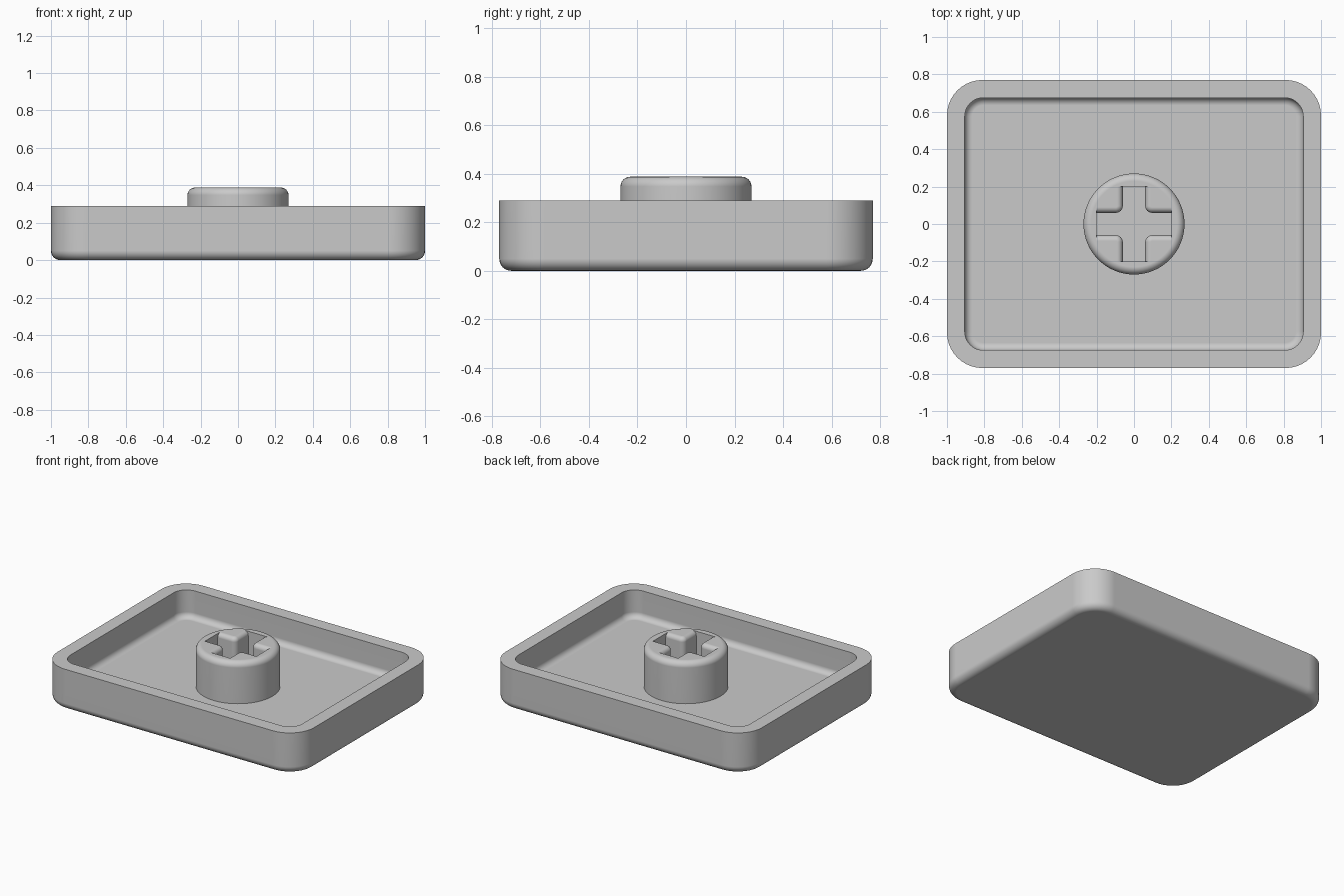
import bpy, math

cube = bpy.data.objects.get("Cube")
if cube:
    bpy.data.objects.remove(cube, do_unlink=True)

grey = bpy.data.materials.new("light grey plastic")
grey.use_nodes = True
colour = (0.59, 0.59, 0.59, 1)
grey.diffuse_color = colour
grey.node_tree.nodes["Principled BSDF"].inputs["Base Color"].default_value = colour

FLOOR, RIM, TOP = 0.095, 0.29, 0.388
STEPS = 6


def quarter(n):
    """Angles sweeping a quarter turn."""
    return [math.pi / 2 * i / n for i in range(n + 1)]


def loft(name, rings):
    """Skin a stack of equal-length rings and cap both ends."""
    n = len(rings[0])
    verts = [p for ring in rings for p in ring]
    faces = [list(reversed(range(n))), list(range(len(verts) - n, len(verts)))]
    for k in range(len(rings) - 1):
        for i in range(n):
            j = (i + 1) % n
            faces.append([k * n + i, k * n + j, (k + 1) * n + j, (k + 1) * n + i])
    mesh = bpy.data.meshes.new(name)
    mesh.from_pydata(verts, [], faces)
    mesh.materials.append(grey)
    obj = bpy.data.objects.new(name, mesh)
    bpy.context.collection.objects.link(obj)
    return obj


def turned(points, z):
    """Repeat one quadrant's points four times around the z axis."""
    out = []
    for c, s in ((1, 0), (0, 1), (-1, 0), (0, -1)):
        out += [(x * c - y * s, x * s + y * c, z) for x, y in points]
    return out


def rounded_rect(hx, hy, r, z):
    ring = []
    for q, (sx, sy) in enumerate(((1, 1), (-1, 1), (-1, -1), (1, -1))):
        for a in quarter(10):
            a += q * math.pi / 2
            ring.append((sx * (hx - r) + r * math.cos(a),
                         sy * (hy - r) + r * math.sin(a), z))
    return ring


def circle(r, z):
    return turned([(r * math.cos(a), r * math.sin(a)) for a in quarter(16)[:-1]], z)


def cross(w, z, reach=0.2, centre=0.096):
    """Plus-shaped outline of half-width w with rounded inner corners."""
    r = centre - w
    arc = [(centre - r * math.sin(a), centre - r * math.cos(a)) for a in quarter(STEPS)]
    return turned([(reach, w)] + arc + [(w, reach)], z)


def activate(obj):
    bpy.ops.object.select_all(action="DESELECT")
    obj.select_set(True)
    bpy.context.view_layer.objects.active = obj


def smooth(obj):
    activate(obj)
    bpy.ops.object.shade_smooth_by_angle(angle=math.radians(32))
    mod = obj.modifiers.new("even shading", "WEIGHTED_NORMAL")
    mod.keep_sharp = True


# Tray: rounded base edge, outer wall, flat rim, inner wall, filleted floor
f = 0.05
rings = []
for a in quarter(STEPS):
    d = f * (1 - math.sin(a))
    rings.append(rounded_rect(1 - d, 0.77 - d, 0.19 - d, f * (1 - math.cos(a))))
rings.append(rounded_rect(1, 0.77, 0.19, RIM))
rings.append(rounded_rect(0.905, 0.675, 0.1, RIM))
f = 0.04
for a in quarter(STEPS):
    d = f * (1 - math.cos(a))
    rings.append(rounded_rect(0.905 - d, 0.675 - d, 0.1 - d, FLOOR + f * (1 - math.sin(a))))
tray = loft("tray", rings)
smooth(tray)

# Stem: round post with a softened top edge
f = 0.04
rings = [circle(0.27, FLOOR - 0.001)]
for a in quarter(STEPS):
    rings.append(circle(0.27 - f * (1 - math.cos(a)), TOP - f * (1 - math.sin(a))))
stem = loft("stem", rings)

# Cross-shaped socket, flaring at its mouth to round the four inner blocks
f = 0.03
rings = [cross(0.06, FLOOR - 0.02)]
for a in quarter(STEPS):
    rings.append(cross(0.06 + f * (1 - math.cos(a)), TOP - f * (1 - math.sin(a))))
rings.append(cross(0.06 + f, TOP + 0.05))
cutter = loft("socket_cutter", rings)
cutter.hide_render = True

activate(stem)
cut = stem.modifiers.new("socket", "BOOLEAN")
cut.operation = "DIFFERENCE"
cut.solver = "EXACT"
cut.object = cutter
bpy.ops.object.modifier_apply(modifier=cut.name)
bpy.data.objects.remove(cutter, do_unlink=True)
smooth(stem)
